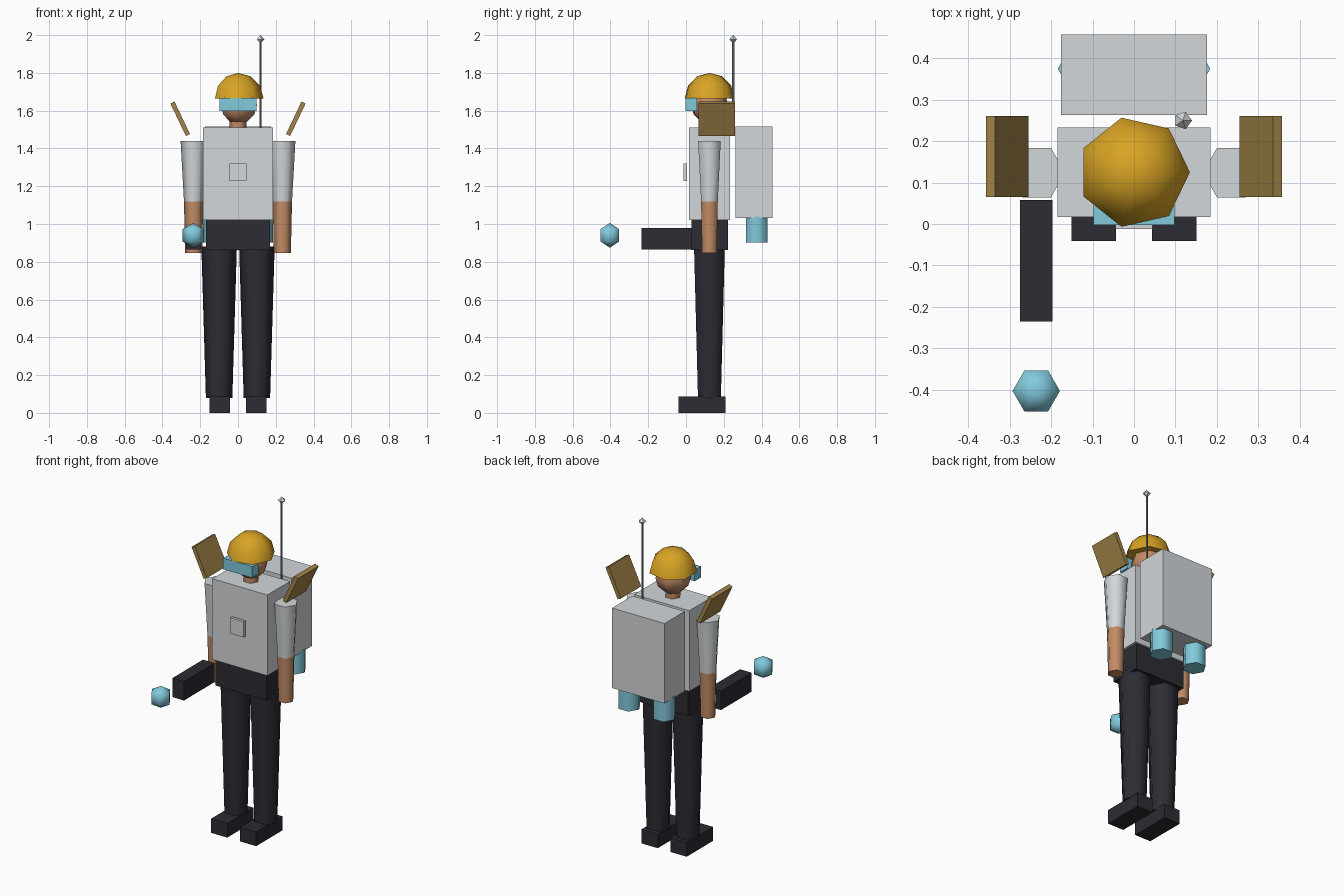
import bpy, bmesh, math
from mathutils import Matrix

cube = bpy.data.objects.get("Cube")
if cube:
    bpy.data.objects.remove(cube, do_unlink=True)


def material(name, r, g, b):
    m = bpy.data.materials.new(name)
    m.use_nodes = True
    m.diffuse_color = (r, g, b, 1)
    m.node_tree.nodes["Principled BSDF"].inputs["Base Color"].default_value = (r, g, b, 1)
    return m


grey = material("light grey", 0.65, 0.68, 0.70)
dark = material("charcoal", 0.025, 0.025, 0.034)
skin = material("skin tan", 0.54, 0.26, 0.13)
gold = material("helmet gold", 0.69, 0.37, 0.018)
teal = material("pale teal", 0.22, 0.59, 0.72)
bronze = material("bronze", 0.36, 0.23, 0.065)
metal = material("antenna grey", 0.3, 0.3, 0.31)


def finish(name, bm, mat, loc, angle=None):
    bmesh.ops.recalc_face_normals(bm, faces=bm.faces)
    mesh = bpy.data.meshes.new(name)
    bm.to_mesh(mesh)
    bm.free()
    mesh.materials.append(mat)
    ob = bpy.data.objects.new(name, mesh)
    ob.location = loc
    bpy.context.collection.objects.link(ob)
    if angle:
        bpy.ops.object.select_all(action="DESELECT")
        ob.select_set(True)
        bpy.context.view_layer.objects.active = ob
        bpy.ops.object.shade_smooth_by_angle(angle=math.radians(angle))
    return ob


def box(name, mat, loc, size, tilt=0):
    bm = bmesh.new()
    bmesh.ops.create_cube(bm, size=1, matrix=Matrix.Diagonal((*size, 1)))
    ob = finish(name, bm, mat, loc)
    ob.rotation_euler.y = tilt
    return ob


def lathe(name, mat, loc, profile, sides, angle=65):
    """Revolve (radius, height) points, first corner on +x; a zero radius makes a pole."""
    bm = bmesh.new()
    rings = []
    for r, z in profile:
        n = sides if r > 1e-5 else 1
        rings.append([bm.verts.new((r * math.cos(math.tau * i / sides),
                                    r * math.sin(math.tau * i / sides), z)) for i in range(n)])
    for a, b in zip(rings, rings[1:]):
        for i in range(sides):
            quad = [a[i % len(a)], a[(i + 1) % len(a)], b[(i + 1) % len(b)], b[i % len(b)]]
            bm.faces.new(list(dict.fromkeys(quad)))
    for ring in (rings[0], rings[-1]):
        if len(ring) > 1:
            bm.faces.new(ring)
    return finish(name, bm, mat, loc, angle)


def arc(radius, rings, start=-90):
    steps = [math.radians(start + (90 - start) * i / rings) for i in range(rings + 1)]
    return [(radius * math.cos(t), radius * math.sin(t)) for t in steps]


# Body
box("hips", dark, (0, 0.125, 0.942), (0.34, 0.194, 0.16))
box("torso", grey, (0, 0.125, 1.265), (0.37, 0.216, 0.49))
box("chest_badge", grey, (0, -0.003, 1.274), (0.09, 0.018, 0.095))

# Paired limbs, feet, shoulder plates and pack nozzles
for side, s in (("left", 1), ("right", -1)):
    lathe(side + "_leg", dark, (s * 0.1, 0.124, 0), [(0.07, 0.08), (0.094, 0.88)], 6)
    box(side + "_foot", dark, (s * 0.097, 0.084, 0.043), (0.108, 0.25, 0.086))
    lathe(side + "_sleeve", grey, (s * 0.235, 0.124, 0), [(0.051, 1.12), (0.069, 1.44)], 6)
    lathe(side + "_forearm", skin, (s * 0.235, 0.124, 0), [(0.045, 0.846), (0.051, 1.12)], 6)
    box(side + "_shoulder_plate", bronze, (s * 0.306, 0.163, 1.557),
        (0.024, 0.195, 0.19), s * math.radians(25.5))
    lathe(side + "_pack_nozzle", teal, (s * 0.118, 0.375, 0), [(0.066, 0.902), (0.066, 1.04)], 6)

# Head
lathe("neck", skin, (0, 0.125, 0), [(0.045, 1.49), (0.045, 1.58)], 6)
lathe("head", skin, (0, 0.125, 1.63), arc(0.1, 6), 7)
box("visor", teal, (0, 0.027, 1.632), (0.195, 0.06, 0.068))
lathe("helmet", gold, (0, 0.125, 1.665), arc(0.135, 3, 0), 7)

# Backpack and antenna
box("backpack", grey, (0, 0.36, 1.273), (0.352, 0.194, 0.485))
lathe("antenna_rod", metal, (0.118, 0.25, 0), [(0.006, 1.5), (0.006, 1.97)], 5)
lathe("antenna_tip", grey, (0.118, 0.25, 1.978), arc(0.022, 2), 5, None)

# Hand tool and glowing orb
box("hand_tool", dark, (-0.236, -0.089, 0.922), (0.078, 0.293, 0.115))
lathe("orb", teal, (-0.236, -0.403, 0.94), arc(0.066, 3), 6)
